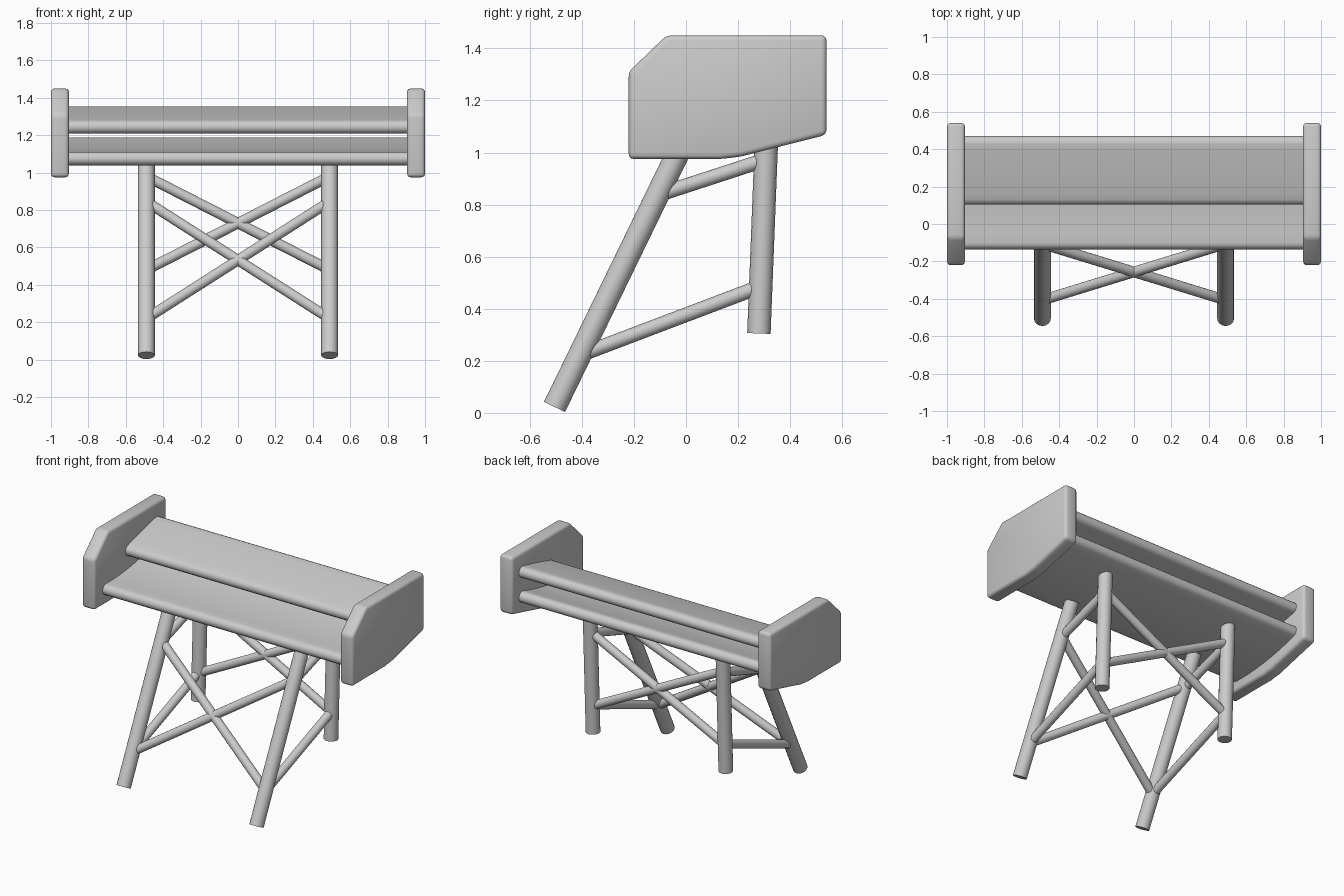
import bpy, bmesh, math
from mathutils import Vector

if "Cube" in bpy.data.objects:
    bpy.data.objects.remove(bpy.data.objects["Cube"])

grey = bpy.data.materials.new("light grey")
grey.diffuse_color = (0.6, 0.6, 0.6, 1)
grey.use_nodes = True
grey.node_tree.nodes["Principled BSDF"].inputs["Base Color"].default_value = grey.diffuse_color


def finish(obj, angle=35):
    obj.data.materials.append(grey)
    bpy.ops.object.select_all(action='DESELECT')
    obj.select_set(True)
    bpy.context.view_layer.objects.active = obj
    bpy.ops.object.shade_smooth_by_angle(angle=math.radians(angle))


def tube(name, a, b, radius, sides=16):
    a, b = Vector(a), Vector(b)
    bpy.ops.mesh.primitive_cylinder_add(vertices=sides, radius=radius,
                                        depth=(b - a).length, location=(a + b) / 2)
    obj = bpy.context.object
    obj.name = name
    obj.rotation_euler = (b - a).to_track_quat('Z', 'Y').to_euler()
    finish(obj)


def prism(name, profile, x0, x1, bevel=0):
    """Extrude a (y, z) outline along x."""
    bm = bmesh.new()
    face = bm.faces.new([bm.verts.new((x0, y, z)) for y, z in profile])
    new = bmesh.ops.extrude_face_region(bm, geom=[face])["geom"]
    bmesh.ops.translate(bm, vec=(x1 - x0, 0, 0),
                        verts=[v for v in new if isinstance(v, bmesh.types.BMVert)])
    bmesh.ops.recalc_face_normals(bm, faces=bm.faces)
    if bevel:
        bmesh.ops.bevel(bm, geom=bm.edges[:], offset=bevel, segments=3,
                        profile=0.5, affect='EDGES', clamp_overlap=True)
    mesh = bpy.data.meshes.new(name)
    bm.to_mesh(mesh)
    bm.free()
    obj = bpy.data.objects.new(name, mesh)
    bpy.context.collection.objects.link(obj)
    finish(obj)


def wing(name, start, mid, end, half, steps=10, cap=8):
    """Blade of even thickness with round edges along a curved centre line."""
    s, m, e = (Vector(p) for p in (start, mid, end))
    top, bottom = [], []
    for i in range(steps + 1):
        t = i / steps
        p = s * (1 - t) ** 2 + m * 2 * t * (1 - t) + e * t * t
        d = ((m - s) * (1 - t) + (e - m) * t).normalized()
        n = Vector((-d.y, d.x)) * half
        top.append(p + n)
        bottom.append(p - n)

    def arc(centre, first):
        r = first - centre
        out = []
        for k in range(1, cap):
            a = -math.pi * k / cap
            out.append(centre + Vector((r.x * math.cos(a) - r.y * math.sin(a),
                                        r.x * math.sin(a) + r.y * math.cos(a))))
        return out

    outline = top + arc(e, top[-1]) + bottom[::-1] + arc(s, bottom[0])
    prism(name, [tuple(p) for p in outline], -0.92, 0.92)


# Two stacked blades
wing("lower_wing", (-0.10, 1.075), (0.17, 1.07), (0.435, 1.153), 0.036)
wing("upper_wing", (0.14, 1.245), (0.28, 1.287), (0.435, 1.319), 0.036)

# End plates
plate = [(-0.22, 0.975), (-0.22, 1.31), (-0.075, 1.45), (0.54, 1.45),
         (0.54, 1.068), (0.27, 1.0), (0.21, 0.984), (0.13, 0.975)]
for side, s in (("left", -1), ("right", 1)):
    prism(side + "_end_plate", plate, s * 0.904, s * 1.0, 0.02)

# Legs, side rails and crossing braces
for side, s in (("left", -1), ("right", 1)):
    x = s * 0.49
    tube(side + "_front_leg", (x, -0.505, 0.023), (x, -0.008, 1.045), 0.045)
    tube(side + "_rear_leg", (x, 0.28, 0.305), (x, 0.311, 1.10), 0.045)
    tube(side + "_lower_rail", (x, -0.40, 0.225), (x, 0.285, 0.485), 0.028)
    tube(side + "_upper_rail", (x, -0.10, 0.84), (x, 0.305, 0.972), 0.028)
    tube(side + "_front_brace", (-x, -0.407, 0.22), (x, -0.106, 0.845), 0.028)
    tube(side + "_rear_brace", (-x, 0.287, 0.48), (x, 0.306, 0.98), 0.028)
